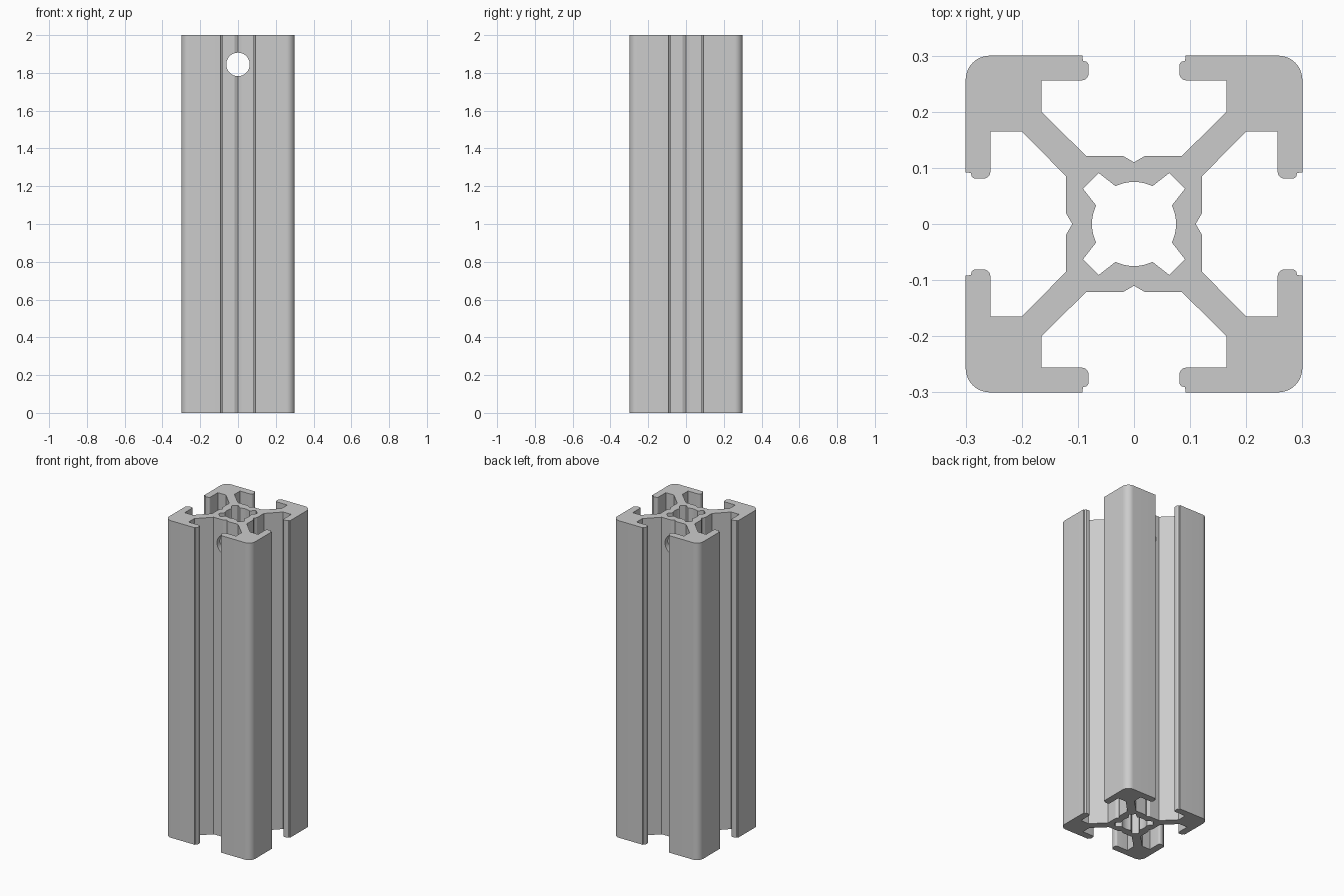
import bpy, bmesh, math

cube = bpy.data.objects.get("Cube")
if cube:
    bpy.data.objects.remove(cube, do_unlink=True)

HEIGHT = 2.0

aluminium = bpy.data.materials.new("aluminium grey")
aluminium.use_nodes = True
colour = (0.6, 0.6, 0.6, 1)
aluminium.diffuse_color = colour
aluminium.node_tree.nodes["Principled BSDF"].inputs["Base Color"].default_value = colour


def arc(cx, cy, r, start, end, steps):
    """Points along an arc, angles in degrees."""
    angles = [math.radians(start + (end - start) * i / steps) for i in range(steps + 1)]
    return [(cx + r * math.cos(a), cy + r * math.sin(a)) for a in angles]


def four_fold(half):
    """Mirror an eighth across the diagonal, then turn it to all four quarters."""
    quarter = half + [(y, x) for x, y in reversed(half)]
    points = []
    for _ in range(4):
        for p in quarter:
            if not points or math.dist(p, points[-1]) > 1e-5:
                points.append(p)
        quarter = [(y, -x) for x, y in quarter]
    if math.dist(points[0], points[-1]) < 1e-5:
        points.pop()
    return points


def prism(name, points, low, high):
    """Extrude a closed outline along z."""
    bm = bmesh.new()
    face = bm.faces.new([bm.verts.new((x, y, low)) for x, y in points])
    moved = bmesh.ops.extrude_face_region(bm, geom=[face])["geom"]
    verts = [v for v in moved if isinstance(v, bmesh.types.BMVert)]
    bmesh.ops.translate(bm, verts=verts, vec=(0, 0, high - low))
    bmesh.ops.recalc_face_normals(bm, faces=bm.faces)
    mesh = bpy.data.meshes.new(name)
    bm.to_mesh(mesh)
    bm.free()
    mesh.materials.append(aluminium)
    obj = bpy.data.objects.new(name, mesh)
    bpy.context.collection.objects.link(obj)
    return obj


# Outer outline: centre groove, web, slot, stepped lip, rounded corner
outer = [(0, 0.11), (0.019, 0.121), (0.085, 0.121), (0.165, 0.2), (0.165, 0.256)]
outer += arc(0.093, 0.268, 0.012, 270, 180, 5)
outer += arc(0.088, 0.283, 0.007, 180, 90, 3)
outer += [(0.091, 0.291), (0.092, 0.3)]
outer += arc(0.257, 0.257, 0.043, 90, 45, 6)
rail = prism("slotted_rail", four_fold(outer), 0, HEIGHT)

# Central bore: round walls with a notch on each diagonal
bore_half = arc(0, 0, 0.075, 90, 64, 5) + [(0.063, 0.091)]
bore = prism("bore_cutter", four_fold(bore_half), -0.1, HEIGHT + 0.1)

# Cross hole near the top, from front to back
hole = prism("cross_hole_cutter", arc(0, 0, 0.062, 0, 352.5, 47), -0.5, 0.5)
hole.rotation_euler.x = math.pi / 2
hole.location.z = 1.845

bpy.context.view_layer.update()
bpy.ops.object.select_all(action="DESELECT")
rail.select_set(True)
bpy.context.view_layer.objects.active = rail
for cutter in (bore, hole):
    cutter.hide_render = True
    cut = rail.modifiers.new(cutter.name, "BOOLEAN")
    cut.operation = "DIFFERENCE"
    cut.solver = "EXACT"
    cut.object = cutter
    bpy.ops.object.modifier_apply(modifier=cut.name)
    bpy.data.objects.remove(cutter, do_unlink=True)

bpy.ops.object.shade_smooth_by_angle(angle=math.radians(25))
